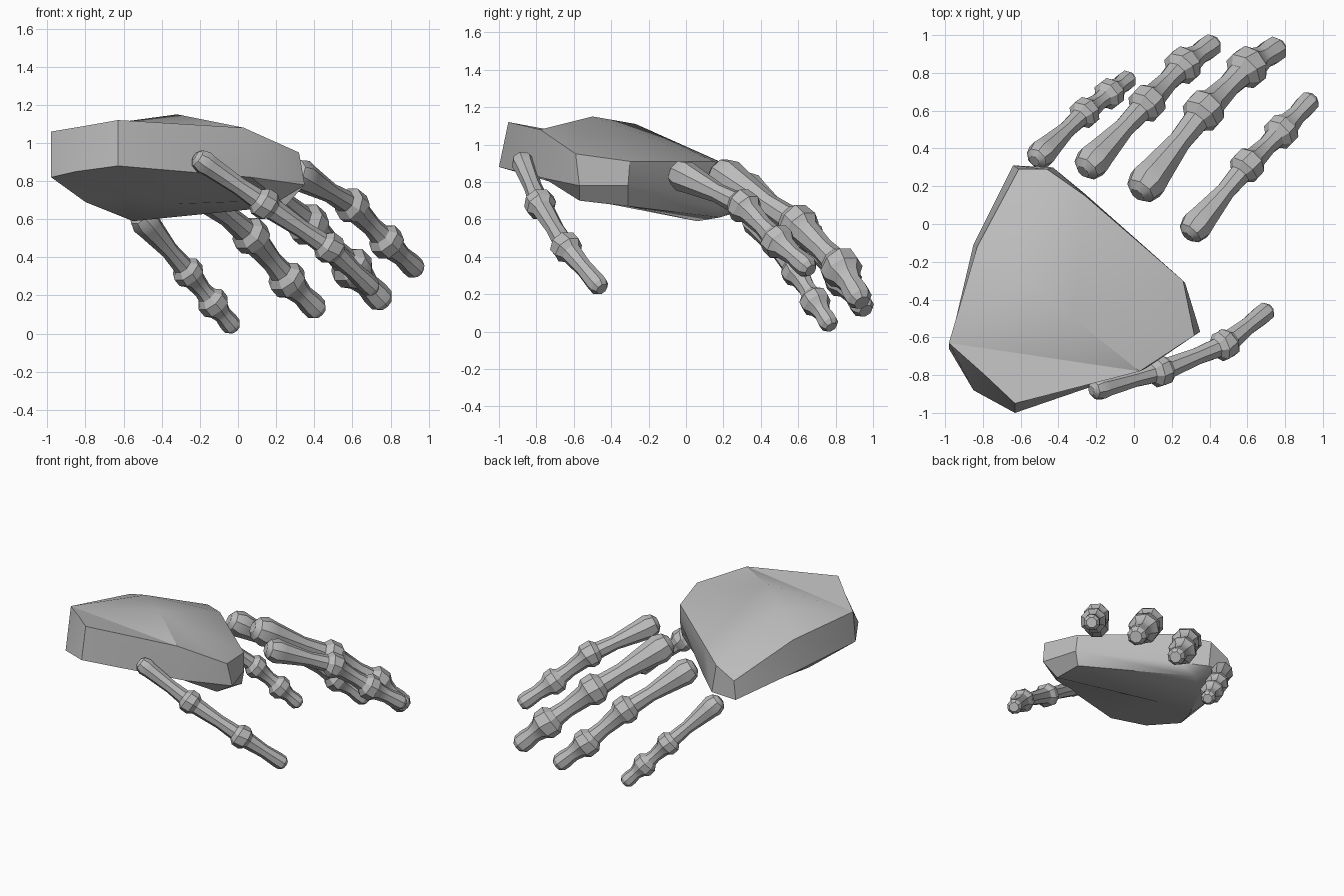
import bpy, bmesh, math
from mathutils import Vector

default_cube = bpy.data.objects.get("Cube")
if default_cube:
    bpy.data.objects.remove(default_cube, do_unlink=True)

# Single bone colour
bone = bpy.data.materials.new("bone_grey")
bone.use_nodes = True
grey = (0.5, 0.5, 0.5, 1.0)
bone.diffuse_color = grey
bone.node_tree.nodes["Principled BSDF"].inputs["Base Color"].default_value = grey


def finish(bm, name):
    """Turn a bmesh into an object that is smooth except at its hard edges."""
    bmesh.ops.recalc_face_normals(bm, faces=bm.faces)
    mesh = bpy.data.meshes.new(name)
    bm.to_mesh(mesh)
    bm.free()
    mesh.materials.append(bone)
    obj = bpy.data.objects.new(name, mesh)
    bpy.context.collection.objects.link(obj)
    bpy.ops.object.select_all(action='DESELECT')
    obj.select_set(True)
    bpy.context.view_layer.objects.active = obj
    bpy.ops.object.shade_smooth_by_angle(angle=math.radians(30))


def bridge(bm, ring_a, ring_b):
    """Join two closed rings of equal length with quads."""
    count = len(ring_a)
    for i in range(count):
        j = (i + 1) % count
        bm.faces.new((ring_a[i], ring_a[j], ring_b[j], ring_b[i]))


# Palm: upper and lower rims, walked from the wrist round the thumb side
upper_rim = [(-.98, -.63, 1.06), (-.8, -.79, 1.09), (-.63, -.95, 1.12),
             (.03, -.78, 1.08), (.32, -.59, .95), (.26, -.3, .91),
             (-.26, .15, .91), (-.46, .29, .86), (-.61, .29, .78),
             (-.83, -.12, 1.0)]
lower_rim = [(-.98, -.66, .82), (-.85, -.88, .85), (-.63, -1.0, .88),
             (.07, -.76, .82), (.35, -.57, .78), (.27, -.31, .78),
             (-.26, .16, .68), (-.43, .3, .65), (-.64, .31, .65),
             (-.85, -.11, .76)]

bm = bmesh.new()
top = [bm.verts.new(p) for p in upper_rim]
bottom = [bm.verts.new(p) for p in lower_rim]
bridge(bm, top, bottom)

# Back of the hand, folded along a central ridge
peak = bm.verts.new((-.32, -.5, 1.15))
ridge = bm.verts.new((-.6, -.27, 1.11))
wrist, cut, heel, thumb_root, edge_a, edge_b, edge_c, end_a, end_b, side = top
for face in ((wrist, cut, heel, thumb_root), (wrist, thumb_root, peak),
             (peak, thumb_root, edge_a, edge_b), (peak, edge_b, edge_c),
             (peak, edge_c, ridge), (ridge, edge_c, end_a),
             (ridge, end_a, end_b, side), (wrist, peak, ridge, side)):
    bm.faces.new(face)

# Underside, hollowed at the heel and deepest along the knuckles
pad = bm.verts.new((-.8, -.35, .69))
hollow_a = bm.verts.new((-.58, -.4, .72))
hollow_b = bm.verts.new((-.23, -.55, .75))
middle = bm.verts.new((-.32, -.4, .68))
keel = bm.verts.new((-.55, .06, .59))
keel_end = bm.verts.new((-.4, .18, .61))
mound_a = bm.verts.new((.22, -.57, .7))
mound_b = bm.verts.new((.25, -.31, .67))
wrist, cut, heel, thumb_root, edge_a, edge_b, edge_c, end_a, end_b, side = bottom
for face in ((wrist, cut, hollow_a, pad), (cut, heel, hollow_a),
             (heel, hollow_b, hollow_a), (heel, thumb_root, hollow_b),
             (pad, hollow_a, keel), (hollow_a, middle, keel),
             (hollow_a, hollow_b, middle), (hollow_b, mound_a, middle),
             (thumb_root, mound_a, hollow_b), (thumb_root, edge_a, mound_a),
             (edge_a, edge_b, mound_b, mound_a), (middle, mound_a, mound_b),
             (middle, mound_b, keel), (mound_b, keel_end, keel),
             (edge_b, edge_c, keel_end, mound_b), (edge_c, end_a, keel_end),
             (end_a, end_b, keel_end), (keel_end, end_b, keel),
             (keel, end_b, side), (keel, side, pad), (side, wrist, pad)):
    bm.faces.new(face)
finish(bm, "palm")


def make_finger(name, joints, radius, root_scale=1.0, sides=8):
    """Loft a chain of three bones with flared knuckles."""
    points = [Vector(p) for p in joints]
    sections = []
    last = len(points) - 2
    for i in range(last + 1):
        a, b = points[i], points[i + 1]
        axis = (b - a).normalized()
        if i == 0:
            # Rounded root
            r = radius * root_scale
            for offset, size in ((-.9, .4), (-.6, .8), (0, 1), (.6, .9)):
                sections.append((a + axis * offset * r, axis, size * r))
        else:
            # Outgoing half of a knuckle
            for offset, size in ((.3, 1.04), (.7, .74)):
                sections.append((a + axis * offset * radius, axis, size * radius))
        # Narrow shaft
        sections.append((a.lerp(b, .57), axis, radius * .6))
        if i < last:
            # Incoming half of a knuckle
            for offset, size in ((-.75, .68), (-.35, 1.04)):
                sections.append((b + axis * offset * radius, axis, size * radius))
        else:
            # Blunt finger tip
            for offset, size in ((-.3, .68), (.2, .66), (.5, .42)):
                sections.append((b + axis * offset * radius, axis, size * radius))

    bm = bmesh.new()
    rings = []
    for centre, axis, r in sections:
        across = axis.cross(Vector((0, 0, 1))).normalized()
        rise = across.cross(axis)
        ring = []
        for k in range(sides):
            angle = math.tau * (k + .5) / sides
            spoke = across * math.cos(angle) + rise * math.sin(angle)
            ring.append(bm.verts.new(centre + spoke * r))
        rings.append(ring)
    for ring_a, ring_b in zip(rings, rings[1:]):
        bridge(bm, ring_a, ring_b)
    bm.faces.new(rings[0])
    bm.faces.new(rings[-1])
    finish(bm, name)


# Digits: root, two knuckles and tip
make_finger("little_finger", [(-.49, .37, .59), (-.26, .59, .32),
                              (-.13, .69, .16), (-.04, .76, .05)], .078)
make_finger("ring_finger", [(-.22, .33, .76), (.07, .64, .51),
                            (.26, .84, .28), (.4, .94, .14)], .095)
make_finger("middle_finger", [(.07, .22, .82), (.37, .6, .57),
                              (.6, .83, .34), (.74, .92, .19)], .106)
make_finger("index_finger", [(.33, -.01, .83), (.6, .31, .67),
                             (.78, .49, .48), (.92, .64, .35)], .088)
make_finger("thumb", [(-.18, -.87, .9), (.14, -.78, .68),
                      (.48, -.64, .45), (.69, -.47, .25)], .08, .8)
